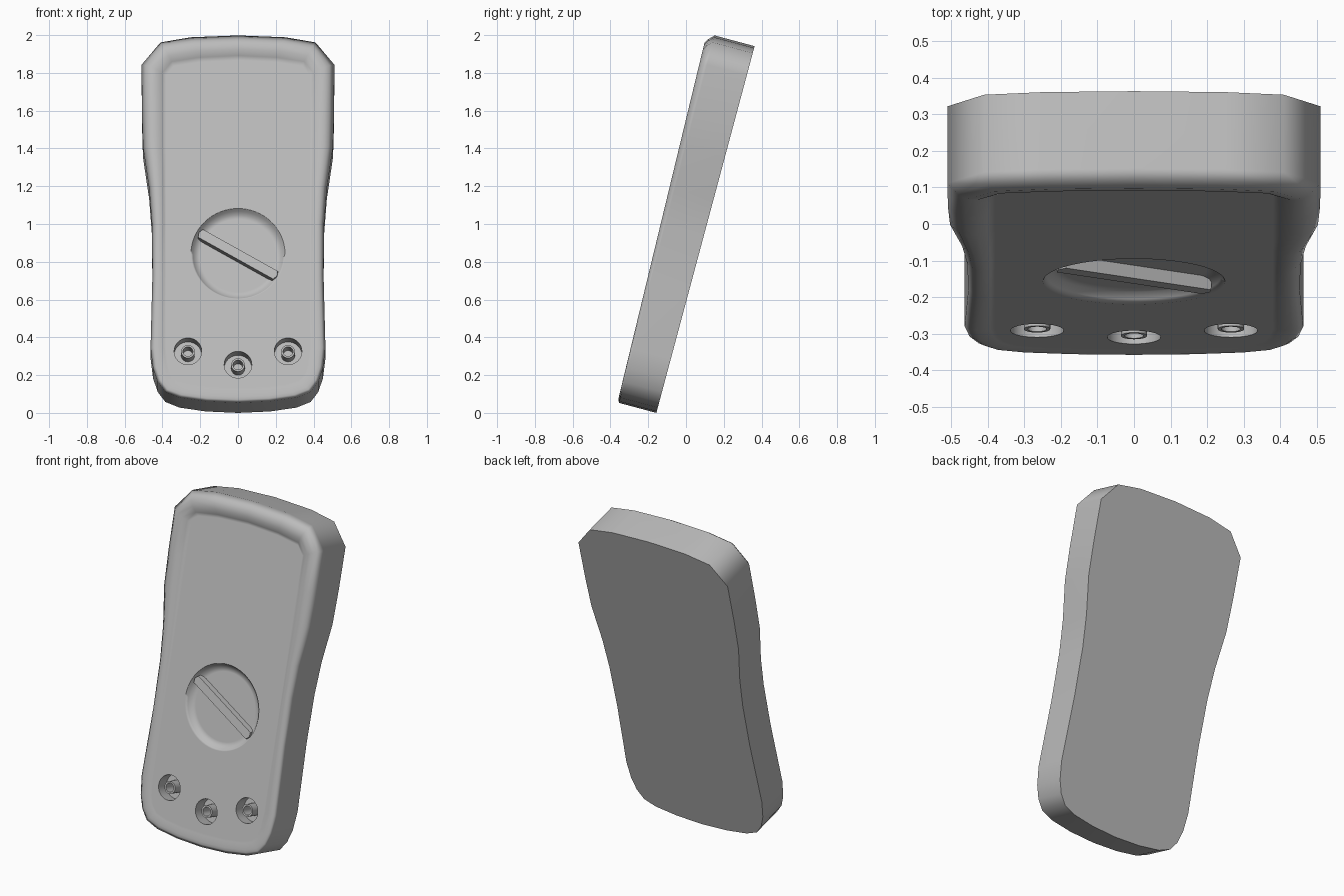
import bpy, bmesh
from math import radians, sin, cos, pi
from mathutils import Matrix, Vector

if "Cube" in bpy.data.objects:
    bpy.data.objects.remove(bpy.data.objects["Cube"])

# Local frame: x across, y up the case, z out of the front; whole thing leans back 15 degrees
LEAN = Matrix.Translation((0, -0.157, 0)) @ Matrix.Rotation(radians(75), 4, 'X')

# Half outlines (x, y) from top centre to bottom centre
OUTER = [(0, 2.01), (.25, 2.0), (.41, 1.972), (.51, 1.85), (.509, 1.6), (.503, 1.4), (.47, 1.17), (.456, .98),
         (.453, .7), (.463, .3), (.45, .19), (.425, .115), (.385, .06), (.31, .029), (.17, .008), (0, 0)]
PANEL = [(0, 1.872), (.2, 1.862), (.34, 1.84), (.38, 1.79), (.38, 1.6), (.38, 1.4), (.38, 1.17), (.38, .98),
         (.38, .7), (.38, .3), (.37, .21), (.355, .16), (.32, .12), (.25, .1), (.14, .086), (0, .082)]

GREY = bpy.data.materials.new("dark_grey")
GREY.diffuse_color = (.5, .5, .5, 1)
GREY.use_nodes = True
GREY.node_tree.nodes["Principled BSDF"].inputs["Base Color"].default_value = GREY.diffuse_color


def panel_z(y):
    return .212 + .008 * y


def crest_z(y):
    return .213 + .0245 * y


def make(name, bm):
    bmesh.ops.recalc_face_normals(bm, faces=bm.faces)
    me = bpy.data.meshes.new(name)
    bm.to_mesh(me)
    bm.free()
    me.transform(LEAN)
    me.materials.append(GREY)
    ob = bpy.data.objects.new(name, me)
    bpy.context.collection.objects.link(ob)
    return ob


def loft(bm, rings):
    loops = [[bm.verts.new(p) for p in r] for r in rings]
    n = len(loops[0])
    for a, b in zip(loops, loops[1:]):
        for i in range(n):
            bm.faces.new((a[i], a[(i + 1) % n], b[(i + 1) % n], b[i]))
    return loops


def lathe(name, centre, profile, seg=48, closed=False):
    """Revolve (radius, z) points; closed joins last ring to first, otherwise ends are capped."""
    bm = bmesh.new()
    pts = profile + [profile[0]] if closed else profile
    loops = loft(bm, [[(centre[0] + r * cos(2 * pi * i / seg), centre[1] + r * sin(2 * pi * i / seg), z)
                       for i in range(seg)] for r, z in pts])
    if closed:
        bmesh.ops.remove_doubles(bm, verts=bm.verts, dist=1e-6)
    else:
        bm.faces.new(loops[0])
        bm.faces.new(loops[-1])
    return make(name, bm)


def smooth(ob, angle):
    bpy.ops.object.select_all(action='DESELECT')
    ob.select_set(True)
    bpy.context.view_layer.objects.active = ob
    bpy.ops.object.shade_smooth_by_angle(angle=radians(angle))


def ring(t, height):
    """Outline blended from outer (t=0) to panel (t=1), mirrored to a full loop."""
    half = [Vector(a).lerp(Vector(b), t) for a, b in zip(OUTER, PANEL)]
    full = half + [Vector((-p.x, p.y)) for p in half[-2:0:-1]]
    return [(p.x, p.y, height(p.y)) for p in full]


# Case: flat back, wall, chamfer, raised rim fading toward the bottom, flat panel
bm = bmesh.new()
loops = loft(bm, [
    ring(0, lambda y: 0),
    ring(0, lambda y: .205 + .007 * y),
    ring(.2, lambda y: crest_z(y) - .001 - .007 * y),
    ring(.38, crest_z),
    ring(.62, lambda y: crest_z(y) - .001 * y),
    ring(.85, lambda y: panel_z(y) + .0095 * y),
    ring(1, panel_z)])
bm.faces.new(loops[0])
bm.faces.new(loops[-1])
case = make("case", bm)

# Dial recess and socket holes
DIAL = (0, .812)
SOCKETS = [(-.265, .28), (0, .207), (.265, .28)]
dz = panel_z(DIAL[1])
cutters = [lathe("dial_cutter", DIAL, [(.2, dz - .037), (.222, dz - .031), (.238, dz - .015),
                                       (.249, dz), (.262, dz + .02)], 64)]
for c in SOCKETS:
    z = panel_z(c[1])
    cutters.append(lathe("socket_cutter", c, [(.073, z - .08), (.073, z + .03)]))
for cut in cutters:
    cut.hide_render = True
    m = case.modifiers.new("cut", 'BOOLEAN')
    m.operation, m.solver, m.object = 'DIFFERENCE', 'EXACT', cut
    bpy.context.view_layer.objects.active = case
    bpy.ops.object.modifier_apply(modifier=m.name)
    bpy.data.objects.remove(cut)
smooth(case, 75)
# Soft shoulders while the large panel keeps flat shading
wn = case.modifiers.new("weighted", 'WEIGHTED_NORMAL')
wn.keep_sharp = True
wn.weight = 60
bpy.ops.object.modifier_apply(modifier=wn.name)

# Dial grip: tapered bar across the recess
bm = bmesh.new()
rot = Matrix.Translation((*DIAL, 0)) @ Matrix.Rotation(radians(-30), 4, 'Z')


def bar(hl, hw, z):
    return [rot @ Vector((x, y, z)) for x, y in
            ((-hl, -hw), (hl, -hw), (hl + .01, 0), (hl, hw), (-hl, hw), (-hl - .01, 0))]


loops = loft(bm, [bar(.229, .032, dz - .045), bar(.229, .025, dz - .002)])
bm.faces.new(loops[0])
bm.faces.new(loops[-1])
make("dial_grip", bm)

# Socket tubes standing in the holes
for c in SOCKETS:
    z = panel_z(c[1])
    smooth(lathe("socket_tube", c, [(.036, z - .085), (.036, z - .004), (.026, z - .004), (.026, z - .085)],
                 32, closed=True), 30)
